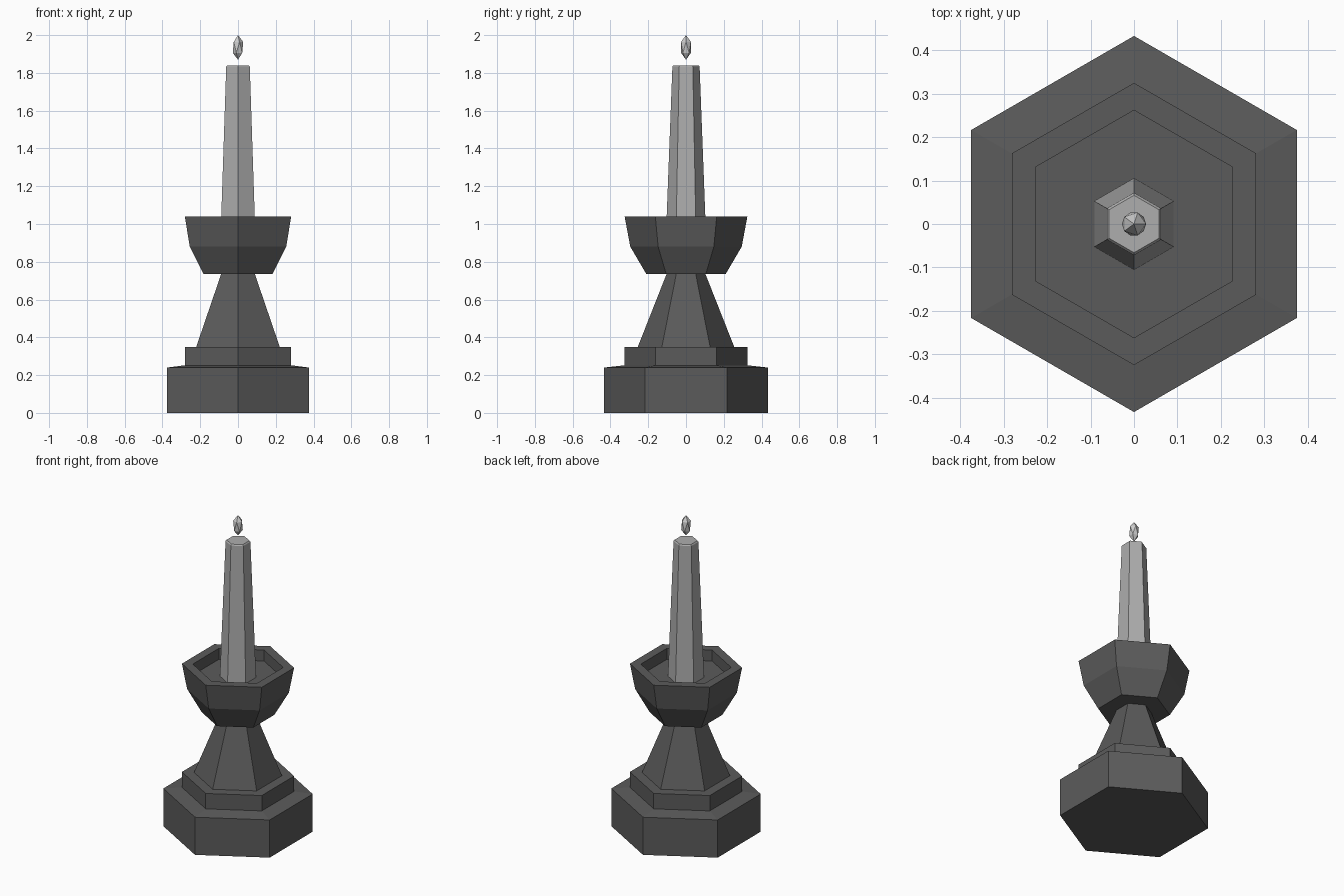
import bpy, bmesh, math

if "Cube" in bpy.data.objects:
    bpy.data.objects.remove(bpy.data.objects["Cube"])


def grey(name, v):
    mat = bpy.data.materials.new(name)
    mat.diffuse_color = (v, v, v, 1)
    mat.use_nodes = True
    mat.node_tree.nodes["Principled BSDF"].inputs["Base Color"].default_value = mat.diffuse_color
    return mat


iron = grey("dark_iron", 0.105)
wax = grey("grey_wax", 0.42)
glow = grey("pale_flame", 0.8)


def hex_lathe(name, profile, mat):
    """Spin a (radius, z) profile into a six-sided solid with points on the y axis."""
    bm = bmesh.new()
    rings = []
    for r, z in profile:
        angles = [math.radians(30 + 60 * i) for i in range(6)]
        rings.append([bm.verts.new((r * math.cos(a), r * math.sin(a), z)) for a in angles])
    for low, high in zip(rings, rings[1:]):
        for i in range(6):
            j = (i + 1) % 6
            bm.faces.new((low[i], low[j], high[j], high[i]))
    bm.faces.new(rings[0][::-1])
    bm.faces.new(rings[-1])
    mesh = bpy.data.meshes.new(name)
    bm.to_mesh(mesh)
    bm.free()
    mesh.materials.append(mat)
    obj = bpy.data.objects.new(name, mesh)
    bpy.context.collection.objects.link(obj)
    return obj


# Stepped foot and tapering stem
hex_lathe("base", [(0.433, 0), (0.433, 0.24), (0.325, 0.252), (0.325, 0.35),
                   (0.255, 0.35), (0.103, 0.735)], iron)

# Hollow cup with a flat rim and recessed floor
hex_lathe("cup", [(0.21, 0.735), (0.295, 0.88), (0.325, 1.04),
                  (0.262, 1.04), (0.262, 0.97)], iron)

# Candle with a small chamfer at the top
hex_lathe("candle", [(0.105, 0.97), (0.072, 1.833), (0.066, 1.84)], wax)

# Faceted flame floating above the candle
bpy.ops.mesh.primitive_ico_sphere_add(subdivisions=1, radius=1, location=(0, 0, 1.935))
flame = bpy.context.object
flame.name = "flame"
flame.scale = (0.031, 0.031, 0.065)
flame.data.materials.append(glow)
